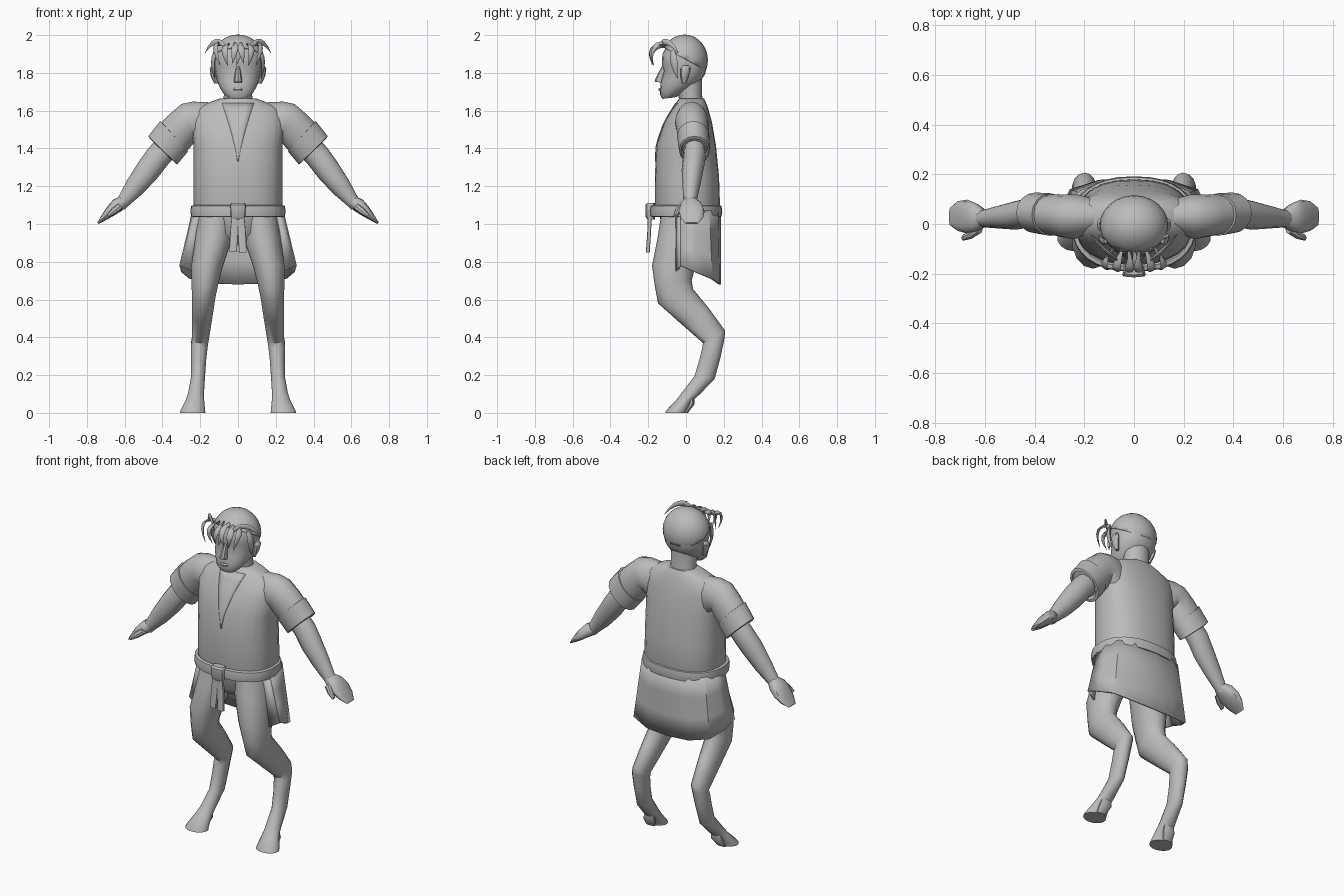
import bpy, bmesh, math
from mathutils import Vector
from mathutils.bvhtree import BVHTree

grey = bpy.data.materials.new("plain grey")
grey.diffuse_color = (0.5, 0.5, 0.5, 1)


def finish(name, bm, mirror=False, thick=0):
    bmesh.ops.recalc_face_normals(bm, faces=bm.faces)
    mesh = bpy.data.meshes.new(name)
    bm.to_mesh(mesh)
    bm.free()
    obj = bpy.data.objects.new(name, mesh)
    bpy.context.collection.objects.link(obj)
    mesh.materials.append(grey)
    if thick:
        s = obj.modifiers.new("thickness", 'SOLIDIFY')
        s.thickness = thick
        s.offset = 0
    if mirror:
        obj.modifiers.new("mirror", 'MIRROR')
    return obj


def loft(name, rings, axis='y', n=2.0, sides=16, mirror=False):
    """Skin rings given as (edge point, opposite edge point, centre, half width)."""
    bm = bmesh.new()
    rows = []
    for p, q, c, r in rings:
        row = []
        for i in range(sides):
            a = 2 * math.pi * i / sides
            cs, sn = [math.copysign(abs(f) ** (2 / n), f) for f in (math.cos(a), math.sin(a))]
            u = (p[0] + q[0]) / 2 + cs * (p[0] - q[0]) / 2
            z = (p[1] + q[1]) / 2 + cs * (p[1] - q[1]) / 2
            w = c + sn * r
            row.append(bm.verts.new((w, u, z) if axis == 'y' else (u, w, z)))
        rows.append(row)
    for a, b in zip(rows, rows[1:]):
        for i in range(sides):
            j = (i + 1) % sides
            bm.faces.new((a[i], a[j], b[j], b[i]))
    bm.faces.new(rows[0])
    bm.faces.new(rows[-1])
    return finish(name, bm, mirror)


def sheet(name, rows, thick, mirror=False):
    bm = bmesh.new()
    grid = [[bm.verts.new(p) for p in row] for row in rows]
    for a, b in zip(grid, grid[1:]):
        for i in range(len(a) - 1):
            bm.faces.new((a[i], a[i + 1], b[i + 1], b[i]))
    return finish(name, bm, mirror, thick)


def strand(name, points, width, flat=0.45):
    """Tapered leaf-like strand along a smooth path."""
    pts = [Vector(p) for p in points]
    a, b, c = pts
    path = [a * (1 - t) ** 2 + b * 2 * t * (1 - t) + c * t * t for t in [k / 6 for k in range(7)]]
    bm = bmesh.new()
    rows = []
    for k, p in enumerate(path):
        d = (path[min(k + 1, 6)] - path[max(k - 1, 0)]).normalized()
        out = Vector((p.x, p.y + 0.01, 0)).normalized()
        side = d.cross(out).normalized()
        up = side.cross(d)
        w = width * (0.1, 0.75, 1, 1, 0.85, 0.55, 0.08)[k] if k else width * 0.6
        rows.append([bm.verts.new(p + side * w * math.cos(t) + up * w * flat * math.sin(t))
                     for t in [i * math.pi / 3 for i in range(6)]])
    for r, s in zip(rows, rows[1:]):
        for i in range(6):
            bm.faces.new((r[i], r[(i + 1) % 6], s[(i + 1) % 6], s[i]))
    bm.faces.new(rows[0])
    bm.faces.new(rows[-1])
    return finish(name, bm)


def level(z, yf, yb, rx):
    return ((yf, z), (yb, z), 0, rx)


# Tunic body
tunic = loft("tunic", [
    level(1.04, -.155, .165, .225), level(1.10, -.165, .18, .235), level(1.25, -.165, .175, .235),
    level(1.42, -.157, .158, .235), level(1.54, -.115, .137, .25), level(1.61, -.072, .118, .225),
    level(1.645, -.05, .105, .15), level(1.665, -.035, .095, .095)], n=2.4, sides=24)

# Neckline: a thin plate laid on the chest
tree = BVHTree.FromObject(tunic, bpy.context.evaluated_depsgraph_get())
rows = []
for k in range(9):
    z = 1.33 + 0.31 * k / 8
    w = 0.003 + 0.082 * (k / 8) ** 1.3
    rows.append([tree.ray_cast(Vector((w * s, -1, z)), Vector((0, 1, 0)))[0] + Vector((0, -.002, 0))
                 for s in (-1, -.5, 0, .5, 1)])
sheet("neckline", rows, .004)

# Sleeves, cuffs, arms
loft("sleeve", [
    ((.16, 1.645), (.18, 1.40), .03, .075), ((.24, 1.648), (.21, 1.43), .03, .088),
    ((.30, 1.635), (.225, 1.455), .03, .088), ((.37, 1.575), (.24, 1.42), .035, .085),
    ((.43, 1.51), (.29, 1.365), .04, .078)], axis='x', mirror=True)
loft("cuff", [
    ((.405, 1.54), (.27, 1.39), .038, .082), ((.412, 1.545), (.264, 1.385), .038, .086),
    ((.475, 1.465), (.322, 1.315), .045, .082), ((.465, 1.45), (.335, 1.325), .045, .072),
    ((.455, 1.46), (.335, 1.345), .045, .066)], axis='x', mirror=True)
loft("forearm", [
    ((.42, 1.46), (.33, 1.36), .045, .055), ((.475, 1.40), (.375, 1.31), .045, .06),
    ((.525, 1.33), (.425, 1.245), .035, .058), ((.585, 1.235), (.505, 1.16), .028, .046),
    ((.63, 1.15), (.575, 1.10), .022, .036), ((.645, 1.13), (.60, 1.075), .022, .034)],
    axis='x', sides=12, mirror=True)
loft("hand", [
    ((.625, 1.145), (.585, 1.095), .022, .035), ((.66, 1.13), (.615, 1.07), .026, .058),
    ((.69, 1.095), (.655, 1.045), .030, .068), ((.72, 1.05), (.70, 1.02), .032, .060),
    ((.745, 1.008), (.738, 1.0), .03, .035)], axis='x', n=2.4, sides=12, mirror=True)
loft("thumb", [
    ((.635, 1.11), (.61, 1.08), -.02, .02), ((.665, 1.085), (.645, 1.055), -.042, .018),
    ((.695, 1.05), (.683, 1.035), -.055, .012)], axis='x', sides=8, mirror=True)

# Bent legs ending in small feet
loft("leg", [
    ((-.13, 1.06), (.11, 1.06), .11, .10), ((-.15, .93), (.08, .92), .128, .10),
    ((-.18, .78), (.045, .76), .165, .085), ((-.165, .67), (.03, .70), .175, .072),
    ((-.148, .58), (.038, .655), .182, .064), ((-.03, .475), (.12, .555), .19, .056),
    ((.09, .37), (.207, .435), .198, .046), ((.085, .34), (.204, .395), .204, .046),
    ((.07, .28), (.182, .29), .208, .041), ((.045, .195), (.152, .18), .212, .038),
    ((-.02, .11), (.075, .10), .222, .043), ((-.05, .07), (.035, .065), .228, .050),
    ((-.108, .01), (.005, .01), .24, .068), ((-.11, 0), (0, 0), .24, .07)],
    sides=14, mirror=True)
loft("heel", [((-.01, .0), (.01, .0), .24, .03), ((.01, .05), (.045, .045), .23, .04),
              ((.02, .085), (.045, .085), .225, .03)], sides=10, mirror=True)
loft("hips", [level(.90, -.09, .06, .06), level(.95, -.13, .10, .16), level(1.07, -.14, .15, .21)])

# Skirt wrapped round the sides and back
top = [(.235, -.03, 1.07), (.238, .05, 1.07), (.21, .12, 1.07), (.13, .165, 1.07), (0, .178, 1.07)]
low = [(.305, -.03, .78), (.295, .05, .745), (.255, .135, .71), (.14, .172, .685), (0, .18, .68)]
rim = lambda pts: pts + [(-x, y, z) for x, y, z in pts[-2::-1]]
top, low = rim(top), rim(low)
sheet("skirt", [[Vector(a).lerp(Vector(b), t) for a, b in zip(top, low)] for t in (0, .33, .66, 1)], .012)
sheet("skirt_side_flap", [[(.20, -.05, 1.05), (.235, -.03, 1.06)],
                          [(.245, -.05, .75), (.305, -.03, .78)]], .012, mirror=True)

# Belt, knot and hanging ends
bm = bmesh.new()
rows = []
for i in range(32):
    a = 2 * math.pi * i / 32
    c, s = math.cos(a), math.sin(a)
    ex, ey = [math.copysign(abs(f) ** .85, f) for f in (c, s)]
    rows.append([bm.verts.new((ex * (.234 + .018 * h), ey * (.172 + .02 * h), 1.068 + v))
                 for h, v in ((0, -.032), (.8, -.028), (1, 0), (.8, .028), (0, .032), (-1, 0))])
for i in range(32):
    for j in range(6):
        k = (j + 1) % 6
        bm.faces.new((rows[i][j], rows[i][k], rows[i - 1][k], rows[i - 1][j]))
finish("belt", bm)
loft("belt_knot", [level(1.025, -.205, -.165, .032), level(1.04, -.215, -.165, .038),
                   level(1.10, -.215, -.165, .042), level(1.11, -.205, -.165, .036)], n=4, sides=12)
for s, end in ((-1, .855), (1, .85)):
    loft("belt_end", [((-.205, 1.06), (-.18, 1.06), s * .012, .02),
                      ((-.205, .96), (-.185, .96), s * .02, .021),
                      ((-.212, end), (-.192, end), s * .026, .02)], n=5, sides=12)

# Neck, collar and head
loft("neck", [level(1.60, -.03, .10, .085), level(1.68, -.04, .085, .075), level(1.78, -.06, .085, .08)])
loft("head", [
    ((-.125, 1.662), (-.05, 1.672), 0, .05), ((-.138, 1.685), (-.01, 1.70), 0, .078),
    ((-.136, 1.72), (.03, 1.72), 0, .095), ((-.133, 1.76), (.07, 1.75), 0, .11),
    ((-.118, 1.81), (.10, 1.79), 0, .12), ((-.128, 1.845), (.11, 1.83), 0, .128),
    ((-.125, 1.90), (.108, 1.89), 0, .128), ((-.098, 1.95), (.088, 1.95), 0, .105),
    ((-.062, 1.983), (.055, 1.985), 0, .066), ((-.02, 1.997), (.018, 1.998), 0, .022)],
    n=2.2, sides=20)
loft("nose", [((-.163, 1.752), (-.11, 1.748), 0, .022), ((-.166, 1.762), (-.11, 1.762), 0, .022),
              ((-.128, 1.835), (-.10, 1.835), 0, .01)], sides=8)
loft("lips", [level(1.703, -.143, -.11, .022), level(1.712, -.147, -.11, .028),
              level(1.721, -.143, -.11, .022)], sides=8)
loft("ear", [((-.02, 1.745), (0, 1.745), .115, .012), ((-.03, 1.78), (.015, 1.785), .128, .016),
             ((-.03, 1.82), (.025, 1.825), .134, .016), ((-.015, 1.838), (.015, 1.84), .13, .01)],
     sides=8, mirror=True)

# Close hair cap, cut along a line falling to the nape
bm = bmesh.new()
bmesh.ops.create_uvsphere(bm, u_segments=24, v_segments=14, radius=1)
for v in bm.verts:
    v.co = Vector((v.co.x * .136, v.co.y * .121 - .008, v.co.z * .133 + 1.867))
bmesh.ops.bisect_plane(bm, geom=bm.verts[:] + bm.edges[:] + bm.faces[:], clear_inner=True,
                       plane_co=(0, 0, 1.87), plane_no=(0, .48, .88))
finish("hair_cap", bm, thick=.006)

# Fringe and curling side strands
for s in (-1, 1):
    strand("side_horn", [(s * .06, -.15, 1.93), (s * .12, -.11, 2.01), (s * .175, -.04, 1.905)], .016)
    strand("outer_fringe", [(s * .085, -.10, 1.95), (s * .15, -.19, 1.98), (s * .095, -.18, 1.84)], .016)
    strand("middle_fringe", [(s * .05, -.11, 1.95), (s * .09, -.22, 1.95), (s * .055, -.17, 1.84)], .018)
    strand("inner_fringe", [(s * .02, -.11, 1.955), (s * .01, -.22, 1.95), (s * .03, -.18, 1.85)], .017)
    strand("temple_lock", [(s * .115, -.07, 1.92), (s * .145, -.07, 1.87), (s * .122, -.045, 1.77)], .02)
strand("centre_fringe", [(0, -.11, 1.94), (.02, -.2, 1.94), (-.01, -.175, 1.84)], .016)

# Smooth shading with crisp edges
for obj in bpy.context.scene.objects:
    obj.select_set(True)
    bpy.context.view_layer.objects.active = obj
bpy.ops.object.shade_smooth_by_angle(angle=math.radians(40))
